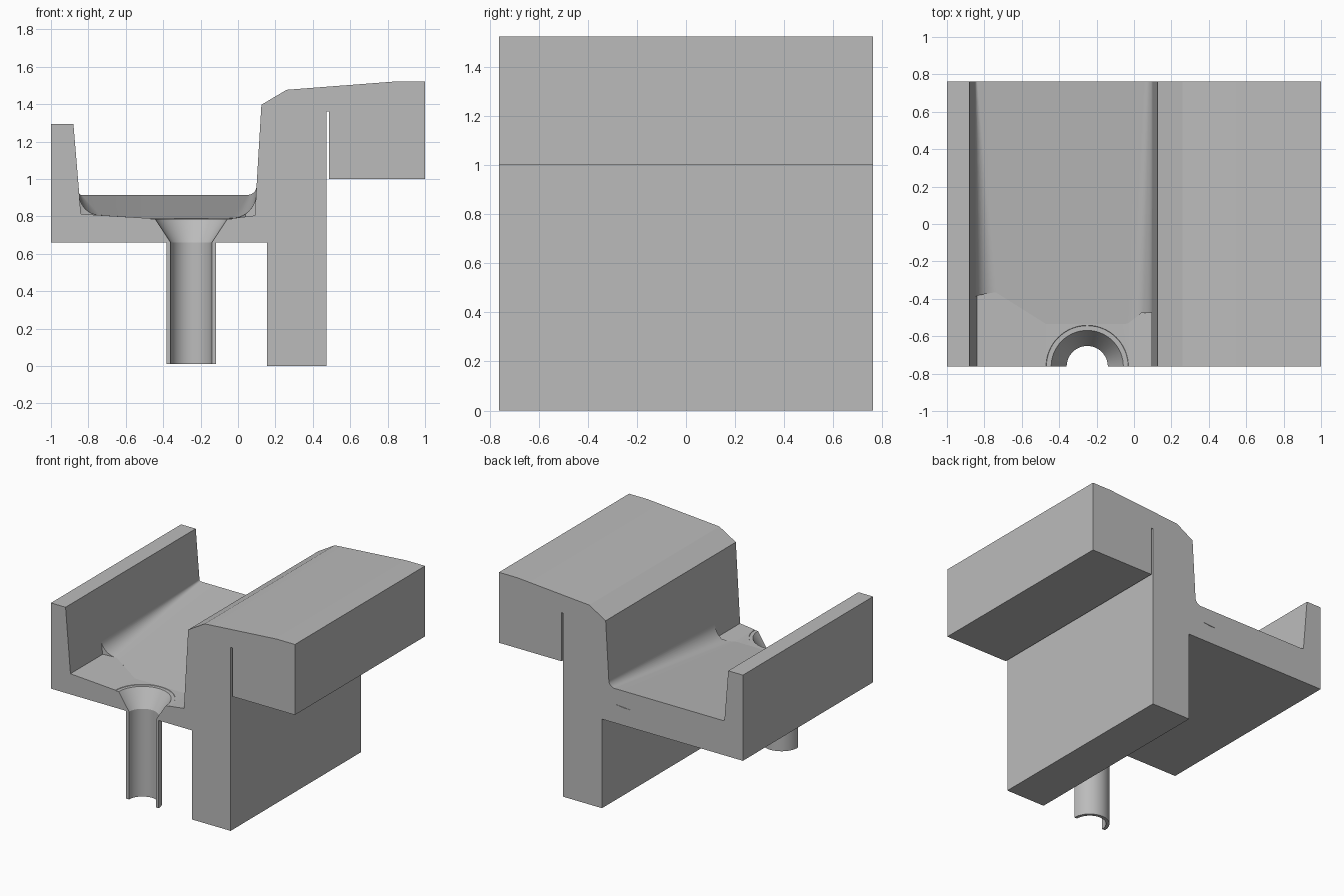
import bpy, bmesh, math

if "Cube" in bpy.data.objects:
    bpy.data.objects.remove(bpy.data.objects["Cube"])

Y = 0.762          # half length of the extrusion
DRAIN_X = -0.25

grey = bpy.data.materials.new("light grey")
grey.diffuse_color = (0.5, 0.5, 0.5, 1)
grey.use_nodes = True
grey.node_tree.nodes["Principled BSDF"].inputs["Base Color"].default_value = grey.diffuse_color


def finish(name, bm):
    bmesh.ops.recalc_face_normals(bm, faces=bm.faces)
    me = bpy.data.meshes.new(name)
    bm.to_mesh(me)
    bm.free()
    me.materials.append(grey)
    ob = bpy.data.objects.new(name, me)
    bpy.context.collection.objects.link(ob)
    return ob


def select(ob):
    bpy.ops.object.select_all(action='DESELECT')
    ob.select_set(True)
    bpy.context.view_layer.objects.active = ob


def smooth(ob):
    select(ob)
    bpy.ops.object.shade_smooth_by_angle(angle=math.radians(25))


def cut(ob, cutter):
    cutter.hide_render = True
    mod = ob.modifiers.new("cut", 'BOOLEAN')
    mod.operation, mod.solver, mod.object = 'DIFFERENCE', 'EXACT', cutter
    select(ob)
    bpy.ops.object.modifier_apply(modifier=mod.name)
    bpy.data.objects.remove(cutter)


# Trough, leg and overhanging rail: one extruded profile
FLOOR = [(-0.84, 0.813), (-0.47, 0.79), (-0.03, 0.79), (0.09, 0.805)]
profile = [(-1, 0.66), (0.155, 0.66), (0.155, 0), (0.473, 0), (0.473, 1.36),
           (0.487, 1.36), (0.487, 1.0), (1, 1.0), (1, 1.522), (0.85, 1.522),
           (0.26, 1.477), (0.125, 1.397)] + FLOOR[::-1] + [(-0.88, 1.295), (-1, 1.295)]
bm = bmesh.new()
face = bm.faces.new([bm.verts.new((x, -Y, z)) for x, z in profile])
ext = bmesh.ops.extrude_face_region(bm, geom=[face])
bmesh.ops.translate(bm, vec=(0, 2 * Y, 0),
                    verts=[v for v in ext['geom'] if isinstance(v, bmesh.types.BMVert)])
body = finish("gutter_body", bm)

# Bore through the rail
bm = bmesh.new()
bmesh.ops.create_cone(bm, cap_ends=True, segments=64, radius1=0.12, radius2=0.12, depth=2)
for v in bm.verts:
    v.co = (v.co.x + 0.743, v.co.z, v.co.y + 1.17)
cut(body, finish("bore_cutter", bm))

# Funnel seat in the trough floor
bm = bmesh.new()
bmesh.ops.create_cone(bm, cap_ends=True, segments=64, radius1=0.054, radius2=0.262, depth=0.3)
bmesh.ops.translate(bm, vec=(DRAIN_X, -Y, 0.70), verts=bm.verts)
cut(body, finish("funnel_cutter", bm))
smooth(body)

# Half drain pipe with funnel, cut open at the front
ring = [(0.11, 0.01), (0.133, 0.01), (0.133, 0.66), (0.22, 0.787), (0.193, 0.787), (0.11, 0.66)]
bm = bmesh.new()
N = 32
rows = [[bm.verts.new((DRAIN_X + r * math.cos(math.pi * i / N),
                       -Y + r * math.sin(math.pi * i / N), z)) for r, z in ring]
        for i in range(N + 1)]
for a, b in zip(rows, rows[1:]):
    for j in range(len(ring)):
        k = (j + 1) % len(ring)
        bm.faces.new((a[j], a[k], b[k], b[j]))
bm.faces.new(rows[0])
bm.faces.new(rows[-1])
smooth(finish("drain_pipe", bm))


# Sloped trough bed with fillets that widen towards the drain
def left_wall(z):
    return -0.88 + 0.04 * (1.295 - z) / 0.482


def right_wall(z):
    return 0.125 - 0.035 * (1.397 - z) / 0.592


def floor_z(x):
    for (x0, z0), (x1, z1) in zip(FLOOR, FLOOR[1:]):
        if x <= x1:
            break
    return min(z0 + (z1 - z0) * (x - x0) / (x1 - x0), 0.813)


def fillet(wall, side, r, z0, steps=10):
    """Concave arc from the wall down to the bed, as (x, z) points."""
    pts = []
    for i in range(steps + 1):
        a = math.pi / 2 * i / steps
        z = z0 + r * (1 - math.sin(a))
        pts.append((wall(z) + side * r * (1 - math.cos(a)), z))
    return pts


back = (fillet(left_wall, 1, 0.012, 0.915) + [(-0.47, 0.915), (-0.08, 0.915)]
        + fillet(right_wall, -1, 0.045, 0.915)[::-1])
front = (fillet(left_wall, 1, 0.1, 0.807) + [(-0.47, 0.79), (-0.05, 0.79)]
         + fillet(right_wall, -1, 0.12, 0.791)[::-1])
bm = bmesh.new()
cols = []
for i, ((xb, zb), (xf, zf)) in enumerate(zip(back, front)):
    if i < 11:
        yf = -0.39 + 0.025 * i / 10
    elif i < 13:
        yf = -0.535
    else:
        yf = -0.53 + 0.055 * min(1, (i - 13) / 4)
    cols.append([bm.verts.new(p) for p in (
        (xb, Y, floor_z(xb)), (xb, Y, zb), (xf, yf, zf), (xf, yf, floor_z(xf) - 0.002))])
for a, b in zip(cols, cols[1:]):
    for j in range(4):
        k = (j + 1) % 4
        bm.faces.new((a[j], a[k], b[k], b[j]))
bm.faces.new(cols[0])
bm.faces.new(cols[-1])
smooth(finish("sloped_bed", bm))
